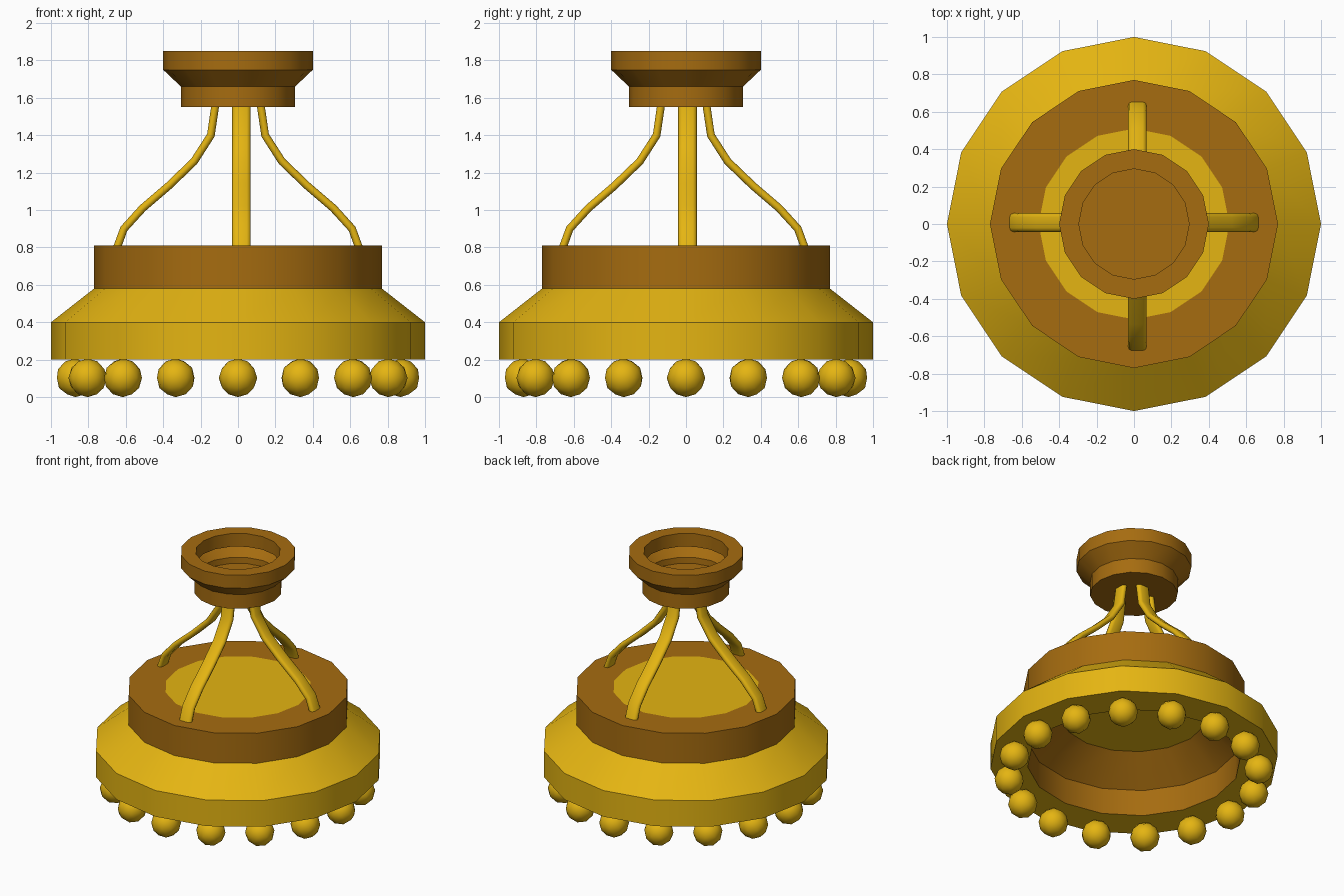
import bpy, bmesh, math
from mathutils import Vector, Matrix

if "Cube" in bpy.data.objects:
    bpy.data.objects.remove(bpy.data.objects["Cube"])

N = 16


def material(name, color):
    m = bpy.data.materials.new(name)
    m.diffuse_color = color
    m.use_nodes = True
    m.node_tree.nodes["Principled BSDF"].inputs["Base Color"].default_value = m.diffuse_color
    return m


GOLD = material("gold", (0.78, 0.46, 0.006, 1))
BROWN = material("brown", (0.38, 0.15, 0.005, 1))


def finish(name, bm, mats, angle=30):
    bmesh.ops.recalc_face_normals(bm, faces=bm.faces)
    me = bpy.data.meshes.new(name)
    bm.to_mesh(me)
    bm.free()
    for m in mats:
        me.materials.append(m)
    ob = bpy.data.objects.new(name, me)
    bpy.context.collection.objects.link(ob)
    bpy.ops.object.select_all(action='DESELECT')
    ob.select_set(True)
    bpy.context.view_layer.objects.active = ob
    bpy.ops.object.shade_smooth_by_angle(angle=math.radians(angle))
    return ob


def lathe(name, profile, mats, slots=None, closed=False):
    """Revolve an (r, z) profile in N sides; open profiles are capped at both ends."""
    bm = bmesh.new()
    rings = [[bm.verts.new((r * math.cos(2 * math.pi * i / N),
                            r * math.sin(2 * math.pi * i / N), z)) for i in range(N)]
             for r, z in profile]
    count = len(rings) if closed else len(rings) - 1
    for k in range(count):
        a, b = rings[k], rings[(k + 1) % len(rings)]
        for i in range(N):
            j = (i + 1) % N
            f = bm.faces.new((a[i], a[j], b[j], b[i]))
            f.material_index = slots[k] if slots else 0
    if not closed:
        bm.faces.new(rings[0])
        bm.faces.new(rings[-1])
    return finish(name, bm, mats)


# Main shade: gold skirt outside, brown collar and lining
lathe("shade_body",
      [(.51, .58), (.74, .40), (.74, .20), (1, .20), (1, .40), (.77, .58), (.77, .81), (.51, .81)],
      [GOLD, BROWN], [1, 1, 0, 0, 0, 1, 1, 1], closed=True)

# Gold plate filling the collar
lathe("collar_plate", [(.51, .58), (.51, .81)], [GOLD])

# Ceiling cap: hollow cup with a thick square rim
lathe("ceiling_cap",
      [(.305, 1.55), (.305, 1.66), (.4, 1.75), (.4, 1.85), (.295, 1.85), (.295, 1.75),
       (.385, 1.75), (.3, 1.665), (.297, 1.62)], [BROWN])

# Curved flat arms with rounded edges
PATH = [(.12, 1.57), (.145, 1.40), (.235, 1.26), (.37, 1.13), (.51, 1.01), (.61, .90), (.65, .79)]


def section(w=.05, t=.021):
    """Stadium outline: across the arm, through its thickness."""
    pts = []
    for side in (1, -1):
        for deg in (-90, -45, 0, 45, 90):
            a = math.radians(deg)
            pts.append((side * (w - t + t * math.cos(a)), side * t * math.sin(a)))
    return pts


def arm(name, turn, offset):
    bm = bmesh.new()
    path = [Vector((r, 0, z)) for r, z in PATH]
    rings = []
    for i, p in enumerate(path):
        d = (path[min(i + 1, len(path) - 1)] - path[max(i - 1, 0)]).normalized()
        n = Vector((-d.z, 0, d.x))
        rings.append([bm.verts.new(p + Vector((0, u, 0)) + n * v) for u, v in section()])
    for a, b in zip(rings, rings[1:]):
        for i in range(len(a)):
            j = (i + 1) % len(a)
            bm.faces.new((a[i], a[j], b[j], b[i]))
    bm.faces.new(rings[0])
    bm.faces.new(rings[-1])
    bm.transform(Matrix.Translation(offset) @ Matrix.Rotation(turn, 4, 'Z'))
    finish(name, bm, [GOLD], 50)


for k, label in enumerate(("right", "back", "left", "front")):
    off = Vector((0, .008, 0)) if k % 2 == 0 else Vector((.018, -.012, 0))
    arm(label + "_arm", k * math.pi / 2, off)

# Beads under the rim
for k in range(N):
    a = 2 * math.pi * k / N
    bm = bmesh.new()
    bmesh.ops.create_icosphere(bm, subdivisions=2, radius=.103)
    bm.transform(Matrix.Translation((.87 * math.cos(a), .87 * math.sin(a), .103))
                 @ Matrix.Rotation(a, 4, 'Z'))
    finish("bead_%02d" % (k + 1), bm, [GOLD], 60)
